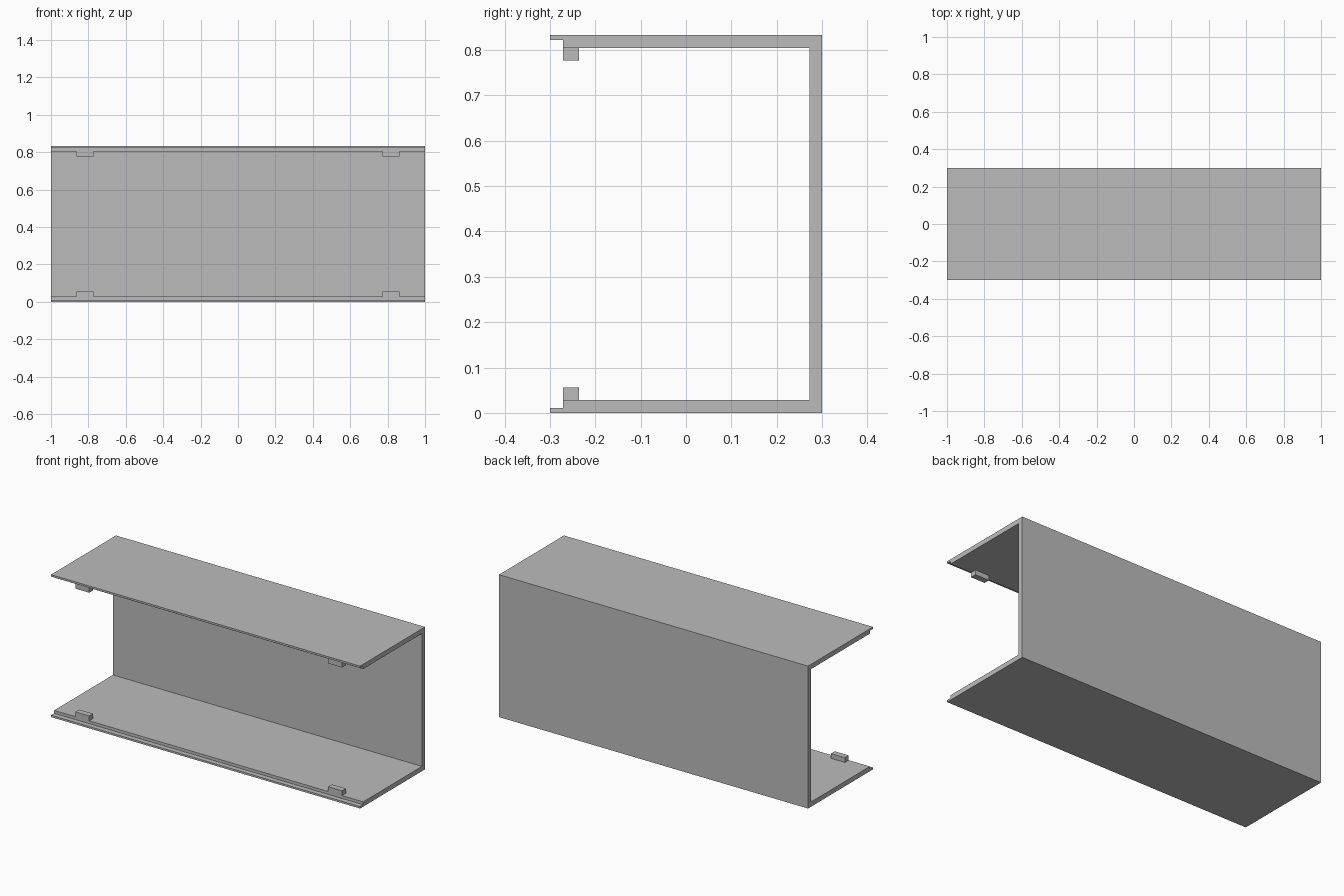
import bpy
import bmesh

cube = bpy.data.objects.get("Cube")
if cube:
    bpy.data.objects.remove(cube, do_unlink=True)

HEIGHT = 0.833
WALL = 0.028      # sheet thickness
LIP = 0.011       # thin front lip
FRONT, BACK = -0.3, 0.3
STEP = -0.271     # where the lip meets the full thickness

grey = bpy.data.materials.new("plain grey")
grey.use_nodes = True
grey.diffuse_color = (0.5, 0.5, 0.5, 1)
grey.node_tree.nodes["Principled BSDF"].inputs["Base Color"].default_value = grey.diffuse_color


def extrude_profile(name, points, x0, x1):
    """Extrude a closed (y, z) outline along x."""
    bm = bmesh.new()
    face = bm.faces.new([bm.verts.new((x0, y, z)) for y, z in points])
    new = bmesh.ops.extrude_face_region(bm, geom=[face])["geom"]
    verts = [v for v in new if isinstance(v, bmesh.types.BMVert)]
    bmesh.ops.translate(bm, verts=verts, vec=(x1 - x0, 0, 0))
    bmesh.ops.recalc_face_normals(bm, faces=bm.faces)
    mesh = bpy.data.meshes.new(name)
    bm.to_mesh(mesh)
    bm.free()
    mesh.materials.append(grey)
    obj = bpy.data.objects.new(name, mesh)
    bpy.context.collection.objects.link(obj)
    return obj


# C-shaped channel: lower half of the section, mirrored for the upper half
lower = [(BACK, 0), (FRONT, 0), (FRONT, LIP), (STEP, LIP),
         (STEP, WALL), (BACK - WALL, WALL)]
upper = [(y, HEIGHT - z) for y, z in reversed(lower)]
extrude_profile("channel_shell", lower + upper, -1, 1)

# Four small tabs behind the lips
tab = [(STEP, WALL), (-0.236, WALL), (-0.236, 2 * WALL), (STEP, 2 * WALL)]
for side, x in (("right", -0.863), ("left", 0.773)):
    extrude_profile(f"bottom_{side}_tab", tab, x, x + 0.09)
    extrude_profile(f"top_{side}_tab", [(y, HEIGHT - z) for y, z in tab], x, x + 0.09)
